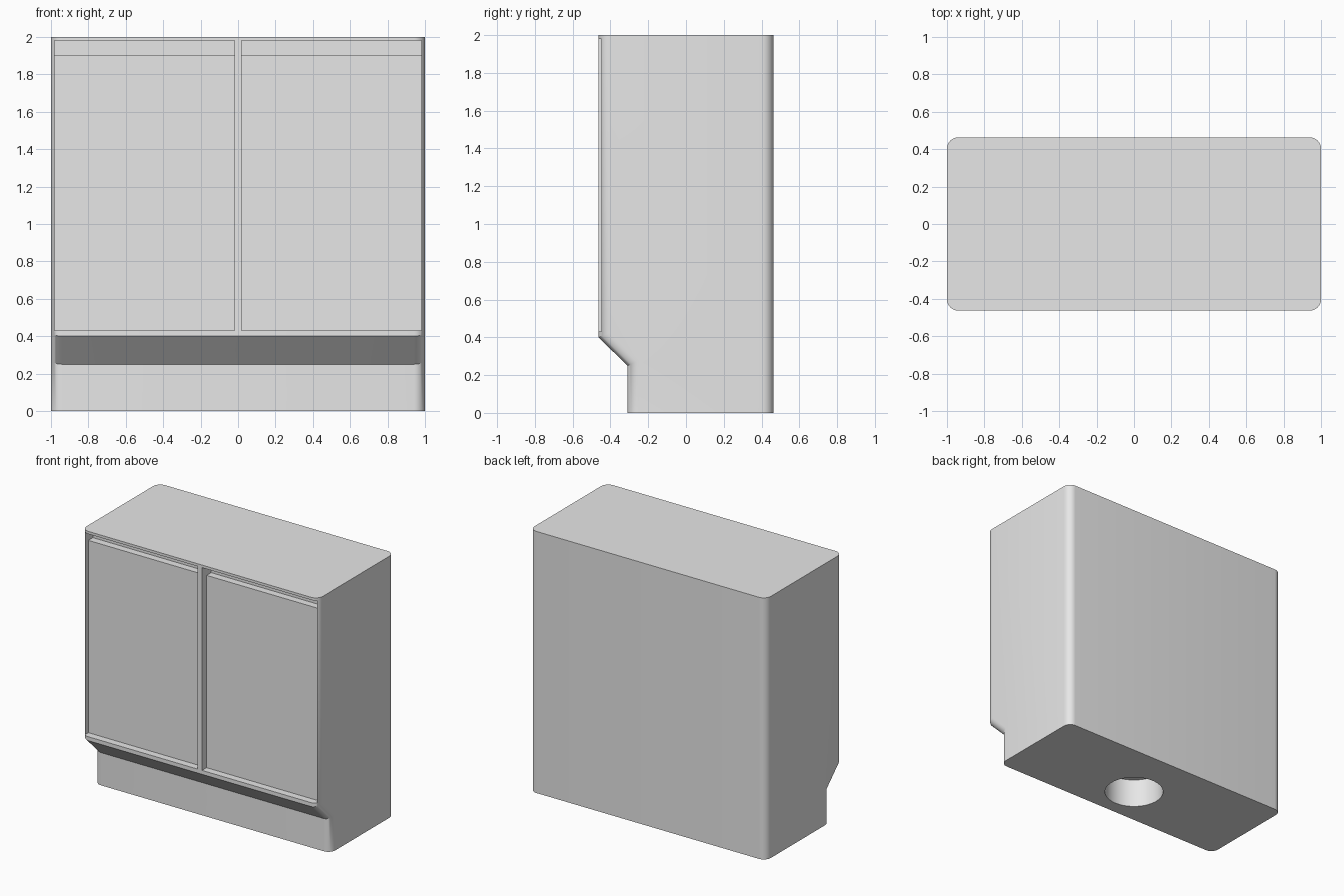
import bpy
import bmesh
import math

old = bpy.data.objects.get("Cube")
if old:
    bpy.data.objects.remove(old, do_unlink=True)

# Overall sizes
W, D, H = 1.0, 0.463, 2.0
FILLET = 0.06
RECESS = 0.055

grey = bpy.data.materials.new("light grey")
grey.use_nodes = True
grey.diffuse_color = (0.8, 0.8, 0.8, 1)
grey.node_tree.nodes["Principled BSDF"].inputs["Base Color"].default_value = (0.8, 0.8, 0.8, 1)


def add_mesh(name, bm):
    bmesh.ops.recalc_face_normals(bm, faces=bm.faces)
    mesh = bpy.data.meshes.new(name)
    bm.to_mesh(mesh)
    bm.free()
    mesh.materials.append(grey)
    obj = bpy.data.objects.new(name, mesh)
    bpy.context.collection.objects.link(obj)
    return obj


def side_profile(points, x0, x1):
    """Extrude a (y, z) outline from x0 to x1."""
    bm = bmesh.new()
    face = bm.faces.new([bm.verts.new((x0, y, z)) for y, z in points])
    new = bmesh.ops.extrude_face_region(bm, geom=[face])["geom"]
    verts = [v for v in new if isinstance(v, bmesh.types.BMVert)]
    bmesh.ops.translate(bm, verts=verts, vec=(x1 - x0, 0, 0))
    return bm


# Cabinet body with a set-back plinth and rounded upright edges
bm = side_profile([(D, 0), (D, H), (-D, H), (-D, 0.4), (-0.31, 0.25), (-0.31, 0)], -W, W)
upright = [e for e in bm.edges if abs(e.verts[0].co.z - e.verts[1].co.z) > 0.01]
bmesh.ops.bevel(bm, geom=upright, offset=FILLET, offset_type='OFFSET',
                segments=8, profile=0.5, affect='EDGES')
body = add_mesh("cabinet_body", bm)

# Door recesses, each with a deeper grip slot along the top
door = -D + RECESS
recess = [(-D - 0.1, 0.43), (door, 0.43), (door, 1.9),
          (door + RECESS, 1.9), (door + RECESS, 1.98), (-D - 0.1, 1.98)]
cutters = [add_mesh("left_door_cutter", side_profile(recess, 0.02, 0.98)),
           add_mesh("right_door_cutter", side_profile(recess, -0.98, -0.02))]

# Round blind hole in the underside
bm = bmesh.new()
bmesh.ops.create_cone(bm, cap_ends=True, segments=64, radius1=0.21, radius2=0.21, depth=0.44)
cutters.append(add_mesh("base_hole_cutter", bm))

bpy.ops.object.select_all(action='DESELECT')
body.select_set(True)
bpy.context.view_layer.objects.active = body
for cutter in cutters:
    cutter.hide_render = True
    mod = body.modifiers.new(cutter.name, 'BOOLEAN')
    mod.operation = 'DIFFERENCE'
    mod.solver = 'EXACT'
    mod.object = cutter
    bpy.ops.object.modifier_apply(modifier=mod.name)
    bpy.data.objects.remove(cutter, do_unlink=True)

bpy.ops.object.shade_smooth_by_angle(angle=math.radians(30))
